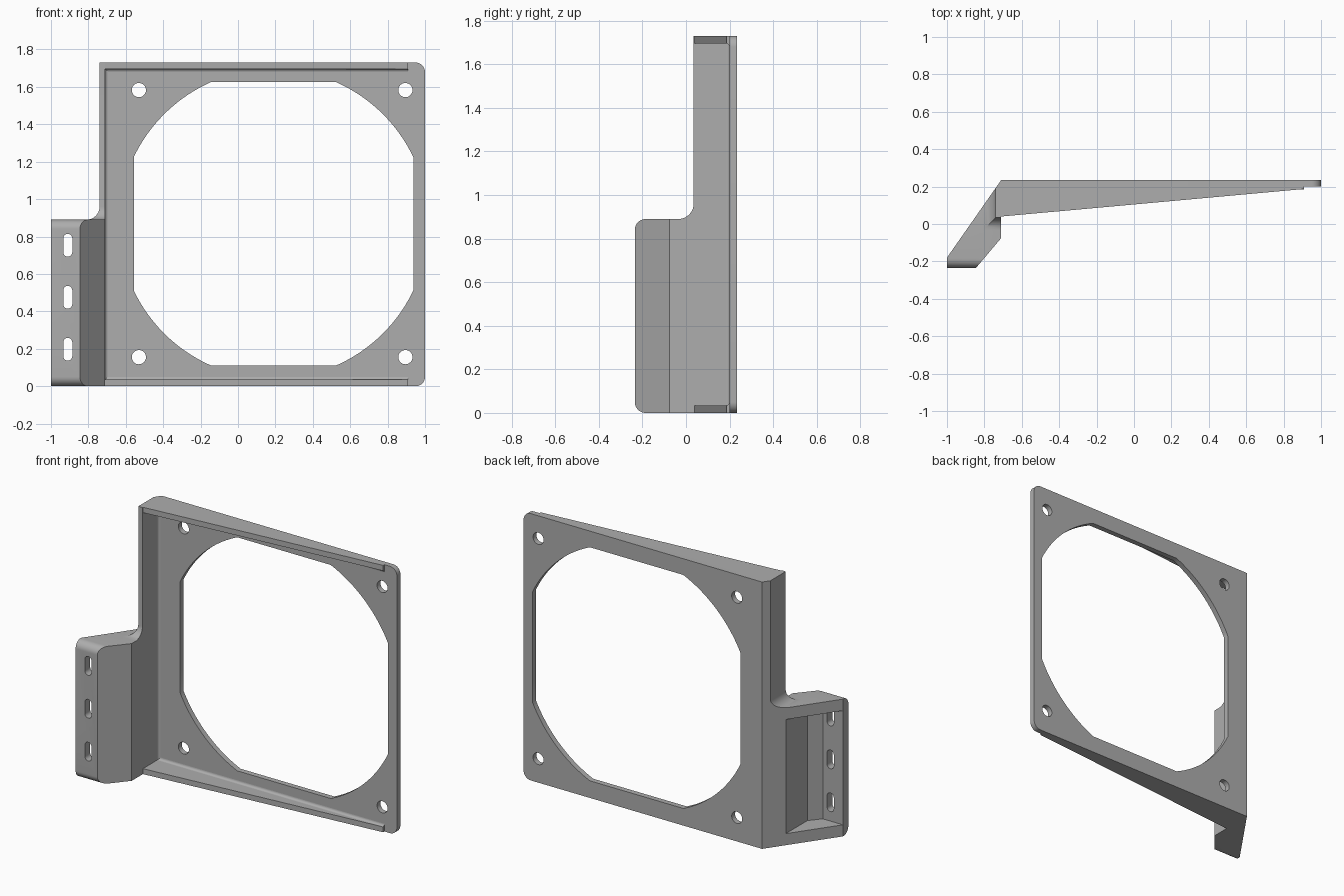
import bpy, bmesh
from math import radians, degrees, cos, sin, acos, asin

if "Cube" in bpy.data.objects:
    bpy.data.objects.remove(bpy.data.objects["Cube"], do_unlink=True)

grey = bpy.data.materials.new("mid grey")
grey.use_nodes = True
grey.diffuse_color = (0.42, 0.42, 0.42, 1)
grey.node_tree.nodes["Principled BSDF"].inputs["Base Color"].default_value = grey.diffuse_color

H = 1.73            # overall height
TOP = 0.89          # top of the mounting block
FRONT, BACK, PLATE = -0.235, 0.235, 0.2
WALL, INNER, RIB = -0.74, -0.71, 0.035


def arc(cx, cy, r, a0, a1, n=10):
    angles = [radians(a0 + (a1 - a0) * i / n) for i in range(n + 1)]
    return [(cx + r * cos(a), cy + r * sin(a)) for a in angles]


def prism(name, outline, axis, lo, hi):
    """Extrude a 2D outline along one axis; the outline uses the other two axes in order."""
    place = {"x": lambda p, d: (d, p[0], p[1]),
             "y": lambda p, d: (p[0], d, p[1]),
             "z": lambda p, d: (p[0], p[1], d)}[axis]
    bm = bmesh.new()
    face = bm.faces.new([bm.verts.new(place(p, lo)) for p in outline])
    grown = bmesh.ops.extrude_face_region(bm, geom=[face])["geom"]
    verts = [v for v in grown if isinstance(v, bmesh.types.BMVert)]
    bmesh.ops.translate(bm, verts=verts, vec=place((0, 0), hi - lo))
    bmesh.ops.recalc_face_normals(bm, faces=bm.faces)
    mesh = bpy.data.meshes.new(name)
    bm.to_mesh(mesh)
    bm.free()
    mesh.materials.append(grey)
    ob = bpy.data.objects.new(name, mesh)
    bpy.context.collection.objects.link(ob)
    return ob


def combine(ob, tool, operation="DIFFERENCE"):
    """Apply a boolean and throw the tool away."""
    mod = ob.modifiers.new("cut", "BOOLEAN")
    mod.object, mod.operation, mod.solver = tool, operation, "EXACT"
    bpy.context.view_layer.objects.active = ob
    bpy.ops.object.modifier_apply(modifier=mod.name)
    bpy.data.objects.remove(tool, do_unlink=True)


# Flat plate with two rounded corners
r = 0.05
plate = prism("fan_plate", [(INNER, 0)] + arc(1 - r, r, r, -90, 0)
              + arc(1 - r, H - r, r, 0, 90) + [(INNER, H)], "y", PLATE, BACK)

# Large round opening flattened on four sides
cx, cz, radius, half_w, half_h = 0.19, 0.868, 0.828, 0.747, 0.757
a, b = degrees(acos(half_w / radius)), degrees(asin(half_h / radius))
opening = []
for start, end in ((a, b), (180 - b, 180 - a), (180 + a, 180 + b), (360 - b, 360 - a)):
    opening += arc(cx, cz, radius, start, end, 20)
combine(plate, prism("opening_cutter", opening, "y", 0, 0.5))

# Corner screw holes
for x in (-0.53, 0.895):
    for z in (0.155, 1.583):
        combine(plate, prism("hole_cutter", arc(x, z, 0.038, 0, 348.75, 31), "y", 0, 0.5))

# Tapering ribs with coves where they meet the plate
taper = [(INNER, 0.04), (0.91, 0.187), (0.91, PLATE), (INNER, PLATE)]
c = 0.015
for name, lo, inside, sign in (("bottom", 0, RIB, 1), ("top", H - RIB, H - RIB, -1)):
    prism(name + "_rib", taper, "z", lo, lo + RIB)
    cove = [(PLATE, inside)] + [(y, inside + sign * h)
                                for y, h in arc(PLATE - c, c, c, -90, 0, 5)]
    prism(name + "_cove", cove, "x", INNER, 0.91)
prism("wall_cove", [(INNER, PLATE)] + arc(INNER + c, PLATE - c, c, 90, 180, 5),
      "z", RIB, H - RIB)

# Side wall and mounting block: plan outline trimmed by side and front profiles
bracket = prism("side_bracket", [(INNER, BACK), (-1, -0.18), (-1, FRONT),
                                 (-0.845, FRONT), (INNER, -0.075)], "z", 0, H)
f = 0.07
side = ([(0.3, 0)] + arc(FRONT + r, r, r, 270, 180)
        + arc(FRONT + r, TOP - r, r, 180, 90)
        + arc(RIB - f, TOP + f, f, -90, 0) + [(RIB, H), (0.3, H)])
combine(bracket, prism("side_trim", side, "x", -1.2, 0), "INTERSECT")
front = ([(0, -0.1), (-1.2, -0.1), (-1.2, TOP)]
         + arc(WALL - f, TOP + f, f, -90, 0) + [(WALL, H + 0.1), (0, H + 0.1)])
combine(bracket, prism("front_trim", front, "y", -0.5, 0.5), "INTERSECT")

# Pocket opening through the slanted back of the block
pocket = [(-1.1, -0.18), (-0.855, -0.18), (-0.795, -0.107), (-0.795, 0.3), (-1.1, 0.3)]
combine(bracket, prism("pocket_cutter", pocket, "z", 0.075, TOP - 0.075))

# Three mounting slots in the flange
s, reach = 0.024, 0.037
for z in (0.197, 0.475, 0.753):
    slot = arc(-0.91, z + reach, s, 0, 180) + arc(-0.91, z - reach, s, 180, 360)
    combine(bracket, prism("slot_cutter", slot, "y", -0.4, -0.1))

# Smooth curved faces, keep edges crisp
bpy.ops.object.select_all(action="DESELECT")
for ob in bpy.context.scene.objects:
    if ob.type == "MESH" and grey.name in ob.data.materials:
        ob.select_set(True)
        bpy.context.view_layer.objects.active = ob
bpy.ops.object.shade_smooth_by_angle(angle=radians(30))
